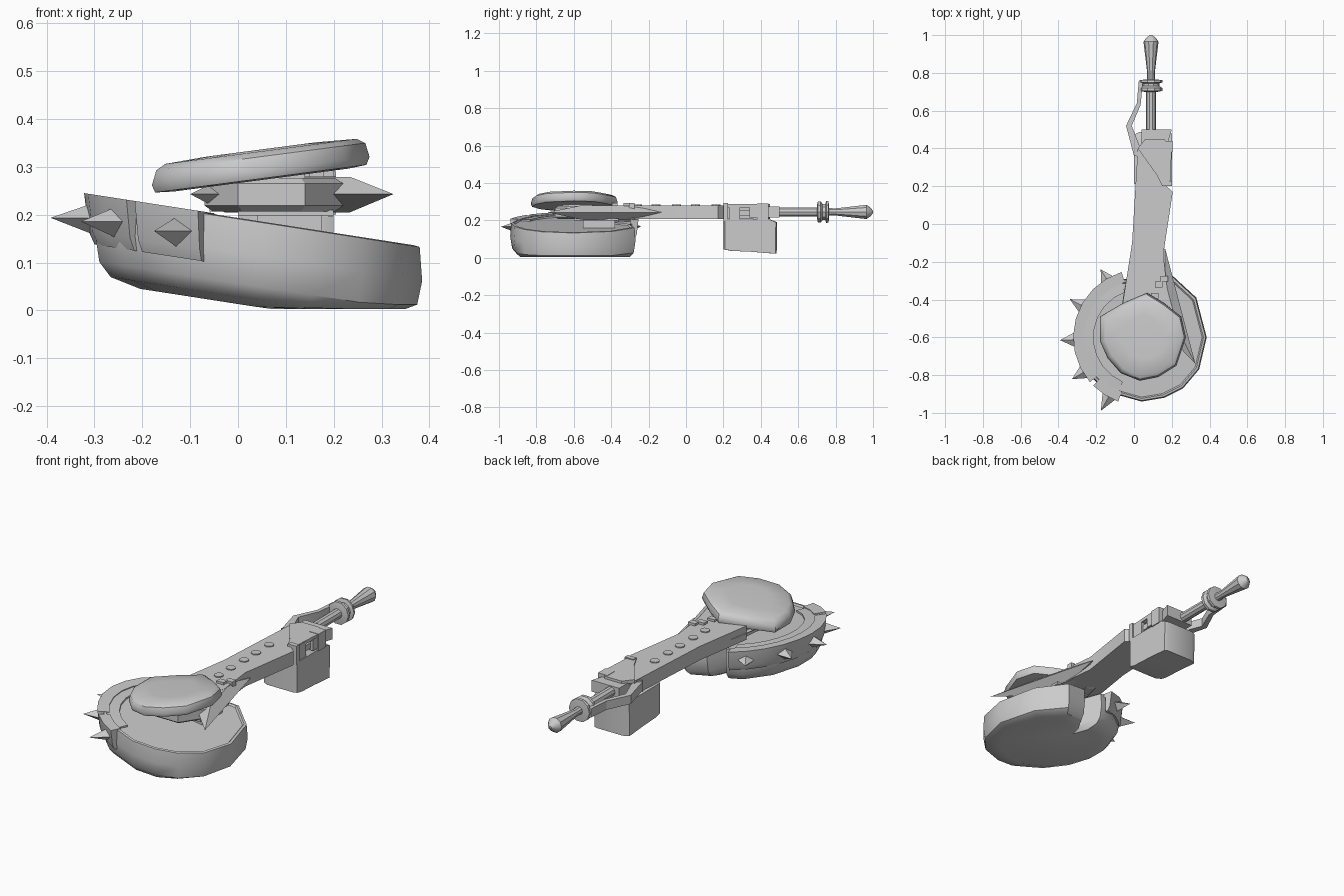
import bpy, bmesh, math
from mathutils import Vector

if "Cube" in bpy.data.objects:
    bpy.data.objects.remove(bpy.data.objects["Cube"])

grey = bpy.data.materials.new("steel grey")
grey.diffuse_color = (0.6, 0.6, 0.6, 1)
grey.use_nodes = True
grey.node_tree.nodes["Principled BSDF"].inputs["Base Color"].default_value = grey.diffuse_color


def finish(name, bm, angle=35):
    bmesh.ops.recalc_face_normals(bm, faces=bm.faces)
    me = bpy.data.meshes.new(name)
    bm.to_mesh(me)
    bm.free()
    me.materials.append(grey)
    ob = bpy.data.objects.new(name, me)
    bpy.context.collection.objects.link(ob)
    if angle:
        bpy.ops.object.select_all(action='DESELECT')
        ob.select_set(True)
        bpy.context.view_layer.objects.active = ob
        bpy.ops.object.shade_smooth_by_angle(angle=math.radians(angle))
    return ob


def loft(name, rings, angle=35):
    """Skin a list of closed rings and cap both ends."""
    bm = bmesh.new()
    vs = [[bm.verts.new(p) for p in r] for r in rings]
    n = len(vs[0])
    for a, b in zip(vs, vs[1:]):
        for i in range(n):
            bm.faces.new((a[i], a[(i + 1) % n], b[(i + 1) % n], b[i]))
    bm.faces.new(vs[0])
    bm.faces.new(vs[-1])
    return finish(name, bm, angle)


def slab(name, pts, z0, z1, bevel=0.0):
    """Prism from a plan outline, with optional chamfered top and bottom."""
    c = sum((Vector(p) for p in pts), Vector((0, 0))) / len(pts)
    ring = lambda s, z: [(c.x + (x - c.x) * s, c.y + (y - c.y) * s, z) for x, y in pts]
    if bevel:
        return loft(name, [ring(1 - bevel, z0), ring(1, z0 + .012), ring(1, z1 - .012), ring(1 - bevel, z1)], 20)
    return loft(name, [ring(1, z0), ring(1, z1)], 20)


def box(name, x0, x1, y0, y1, z0, z1):
    return slab(name, [(x0, y0), (x1, y0), (x1, y1), (x0, y1)], z0, z1)


def turned(name, profile, cx=.09, cz=.245, sides=10):
    """Lathe along y from (y, radius) pairs."""
    t = [2 * math.pi * i / sides for i in range(sides)]
    return loft(name, [[(cx + r * math.cos(a), y, cz + r * math.sin(a)) for a in t] for y, r in profile])


# tilted drum with a cleft at the back
CX, CY = .04, -.6
tilt = lambda x: .185 - .155 * (x - CX)
outline = [(.385, -.60), (.33, -.39), (.20, -.27), (.08, -.29), (.02, -.39), (-.03, -.29), (-.12, -.30),
           (-.24, -.40), (-.30, -.55), (-.30, -.67), (-.25, -.79), (-.14, -.89), (.04, -.94),
           (.16, -.92), (.26, -.87), (.345, -.77)]


def drum_ring(s, dz, floor=.003):
    out = []
    for x, y in outline:
        px, py = CX + (x - CX) * s, CY + (y - CY) * s
        out.append((px, py, max(floor, tilt(px) + dz)))
    return out


loft("drum", [drum_ring(.72, -.178), drum_ring(.9, -.163), drum_ring(.97, -.135, .012), drum_ring(1, -.07),
              drum_ring(.985, 0), drum_ring(.95, .002), drum_ring(.93, -.006)], 40)


# spiked rim guard around the left of the drum
def rim(name, a0, a1, section, steps):
    rings = []
    for i in range(steps + 1):
        a = math.radians(a0 + (a1 - a0) * i / steps)
        ring = []
        for r, dz in section:
            x, y = CX + r * math.cos(a), CY + r * math.sin(a)
            ring.append((x, y, tilt(x) + dz))
        rings.append(ring)
    loft(name, rings, 30)


wall = [(.362, .004), (.352, -.075), (.34, -.10), (.325, -.10), (.325, -.02), (.305, -.01), (.305, .004)]
rim("rim_guard", 107, 221, wall, 8)
rim("rim_guard_end", 225, 250, wall, 2)
rim("rim_ledge", 110, 247, [(.32, -.01), (.32, -.001), (.255, .003), (.255, -.01)], 9)

for deg, tip in ((121, .42), (152, .43), (182, .432), (211, .43), (241, .445)):
    a = math.radians(deg)
    d, t = Vector((math.cos(a), math.sin(a), 0)), Vector((-math.sin(a), math.cos(a), 0))
    base = Vector((CX, CY, 0)) + d * .345
    base.z = tilt(base.x) - .045
    bm = bmesh.new()
    ring = [bm.verts.new(base + o) for o in (t * .043, Vector((0, 0, .03)), t * -.043, Vector((0, 0, -.034)))]
    for apex in (base + d * (tip - .345), base - d * .03):
        v = bm.verts.new(apex)
        for i in range(4):
            bm.faces.new((ring[i], ring[(i + 1) % 4], v))
    finish("rim_spike", bm, 0)

# post between drum and neck
box("drum_post", .04, .175, -.55, -.38, .15, .21)
box("post_plate", .0, .2, -.6, -.36, .198, .21)

# forked blade, a wedge section on each side
for name, pts, ridge in (
        ("blade_right", [(.10, -.16), (.165, -.13), (.22, -.34), (.325, -.74), (.17, -.58), (.05, -.42)], (.16, -.42)),
        ("blade_left", [(.08, -.18), (0, -.13), (-.05, -.34), (-.10, -.66), (.03, -.60), (.12, -.42)], (.03, -.42))):
    ring = lambda s, z: [(ridge[0] + (x - ridge[0]) * s, ridge[1] + (y - ridge[1]) * s, z) for x, y in pts]
    loft(name, [ring(.45, .205), ring(1, .243), ring(.45, .279)], 15)
slab("blade_core", [(-.05, -.40), (.19, -.40), (.22, -.58), (.14, -.70), (0, -.70), (-.07, -.58)], .207, .277, .12)

# domed cap, tilted the other way
cap = [(-.18, -.49), (-.06, -.42), (.07, -.365), (.16, -.42), (.25, -.49), (.275, -.60), (.225, -.75),
       (.13, -.81), (.03, -.83), (-.07, -.79), (-.14, -.71), (-.18, -.62)]


def cap_ring(s, z):
    pts = [(.05 + (x - .05) * s, -.6 + (y + .6) * s) for x, y in cap]
    return [(x, y, z + .131 * x) for x, y in pts]


loft("cap", [cap_ring(.8, .266), cap_ring(.97, .269), cap_ring(1, .285), cap_ring(.96, .315),
             cap_ring(.88, .326), cap_ring(.5, .330)], 40)
box("cap_post", -.02, .14, -.66, -.5, .26, .29)

# neck with row of studs
slab("neck", [(.02, .40), (.14, .40), (.15, .22), (.205, .17), (.155, -.16), (.18, -.38),
              (-.06, -.42), (-.01, -.10)], .207, .28)
for y in (.16, .05, -.05, -.16, -.26):
    pts = [(.07 + .024 * math.cos(i * math.pi / 4), y + .024 * math.sin(i * math.pi / 4)) for i in range(8)]
    slab("neck_stud", pts, .275, .285)
for x, y in ((.13, -.32), (.16, -.29), (.11, -.38)):
    box("neck_lug", x - .02, x + .02, y - .015, y + .015, .26, .292)

# bracket at the grip end
slab("bracket_plate", [(0, .36), (.20, .34), (.20, .39), (.17, .40), (.20, .50), (.04, .50), (.04, .41)], .215, .275)
slab("bracket_top", [(.02, .40), (.06, .45), (.16, .45), (.20, .39), (.19, .22), (.15, .20), (.12, .26)], .27, .288)
box("clasp_front", .15, .20, .20, .225, .195, .293)
box("clasp_middle", .155, .195, .23, .29, .20, .285)
box("clasp_back", .15, .205, .38, .44, .20, .29)
box("clasp_bar", .16, .185, .28, .39, .225, .255)

# box hanging under the bracket, rounded at the lower front
side = [(.20, .205), (.20, .045), (.24, .037), (.35, .032), (.485, .022), (.487, .19), (.45, .205)]
loft("hanging_box", [[(x, CY2 * k + .35 * (1 - k), z) for CY2, z in side]
                     for x, k in ((.0, .9), (.03, 1), (.18, 1), (.20, .95))], 25)
box("box_hanger", .06, .15, .36, .42, .17, .25)

# grip, collar and pommel
turned("grip", [(.38, .026), (.74, .026)])
turned("grip_collar_low", [(.41, .04), (.45, .04)])
turned("collar", [(.70, .035), (.705, .06), (.72, .06), (.73, .045), (.745, .045), (.75, .062), (.762, .06), (.765, .03)])
turned("pommel", [(.75, .022), (.80, .02), (.965, .040), (.985, .026), (1.0, .006)])

# bent hand guard beside the grip
outer = [(.05, .76), (.025, .755), (.015, .64), (-.042, .52), (.0, .36), (.03, .36)]
inner = [(.035, .40), (-.012, .52), (.035, .63), (.045, .735)]
slab("hand_guard", outer + inner, .222, .268)
